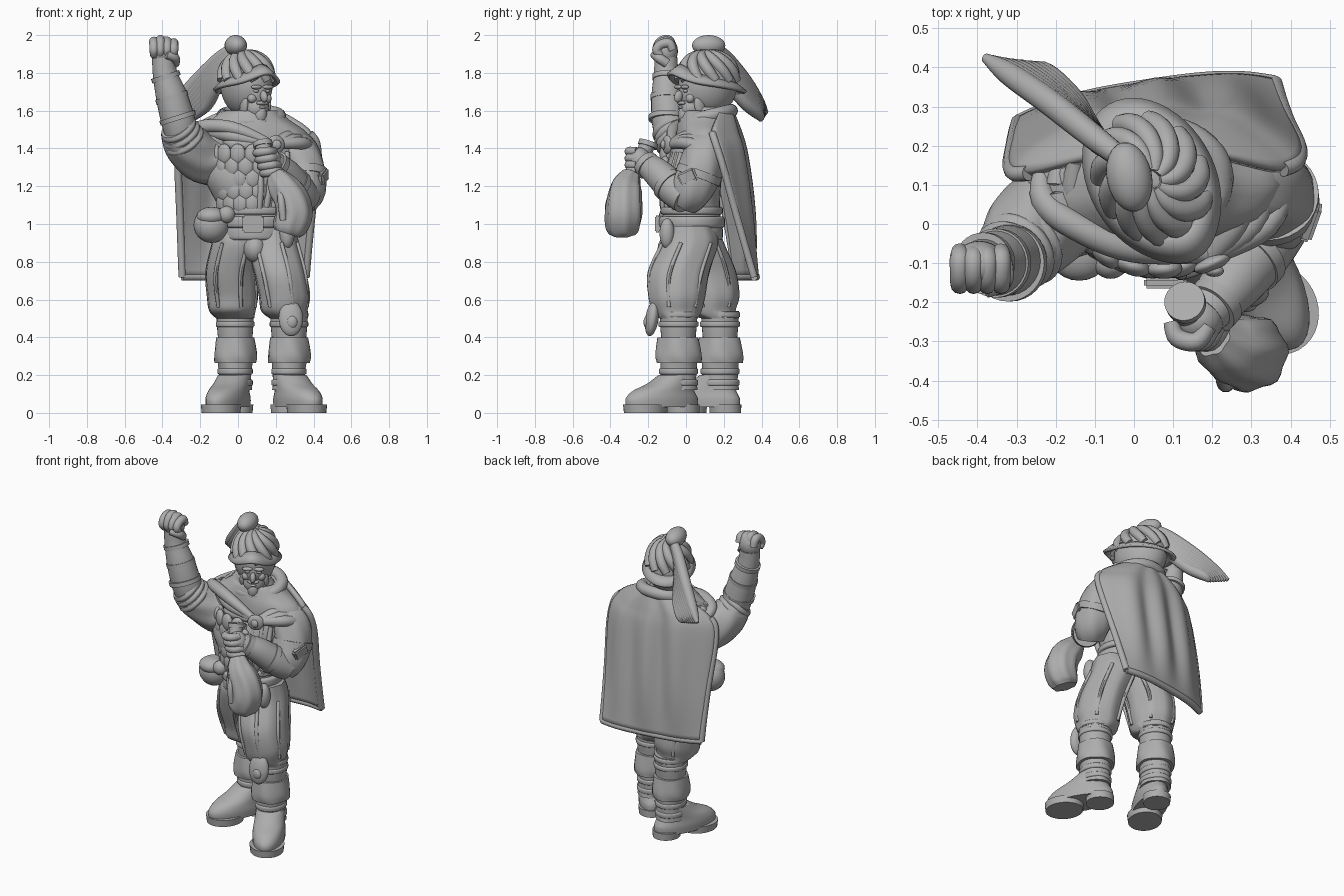
import bpy
import bmesh
from math import sin, cos, pi, radians
from mathutils import Vector, Matrix, Euler

default_cube = bpy.data.objects.get("Cube")
if default_cube:
    bpy.data.objects.remove(default_cube)

stone = bpy.data.materials.new("plain grey")
stone.use_nodes = True
grey = (.42, .42, .42, 1)
stone.diffuse_color = grey
stone.node_tree.nodes["Principled BSDF"].inputs["Base Color"].default_value = grey


def finish(name, bm, thickness=None):
    bmesh.ops.recalc_face_normals(bm, faces=bm.faces)
    mesh = bpy.data.meshes.new(name)
    bm.to_mesh(mesh)
    bm.free()
    mesh.materials.append(stone)
    mesh.polygons.foreach_set("use_smooth", [True] * len(mesh.polygons))
    mesh.set_sharp_from_angle(angle=radians(45))
    item = bpy.data.objects.new(name, mesh)
    bpy.context.collection.objects.link(item)
    if thickness:
        solid = item.modifiers.new("thickness", 'SOLIDIFY')
        solid.thickness = thickness
        solid.offset = 0


def smooth_path(points, steps=5):
    keys = [Vector(p) for p in points]
    result = []
    for i in range(len(keys) - 1):
        before, start, end = keys[max(i - 1, 0)], keys[i], keys[i + 1]
        after = keys[min(i + 2, len(keys) - 1)]
        for s in range(steps):
            t = s / steps
            result.append((start * 2 + (end - before) * t
                           + (before * 2 - start * 5 + end * 4 - after) * t ** 2
                           + (start * 3 - before - end * 3 + after) * t ** 3) / 2)
    return result + [keys[-1]]


def skin_rings(bm, rings, closed=True):
    for lower, upper in zip(rings, rings[1:]):
        for j in range(len(lower) if closed else len(lower) - 1):
            k = (j + 1) % len(lower)
            bm.faces.new((lower[j], lower[k], upper[k], upper[j]))


def loft(name, points, level=False, yaw=0, fold=0, count=8, twist=0, sides=32):
    """Elliptical sections (x, y, z, radius, other radius) joined along a path."""
    path = smooth_path([p if len(p) > 4 else (*p, p[-1]) for p in points])
    spots = [Vector(p[:3]) for p in path]
    overall = (spots[-1] - spots[0]).normalized()
    if not level and abs(overall.x) > .6:
        yaw += pi / 2
    bm = bmesh.new()
    rings = []
    for i, (spot, key) in enumerate(zip(spots, path)):
        ahead, behind = spots[min(i + 1, len(spots) - 1)], spots[max(i - 1, 0)]
        along = Vector((0, 0, 1)) if level else (ahead - behind).normalized()
        across = Vector((cos(yaw), sin(yaw), 0))
        across = (across - along * across.dot(along)).normalized()
        depth = along.cross(across)
        ring = []
        for j in range(sides):
            a = j * 2 * pi / sides
            swell = 1 + fold * sin(count * a + twist * i)
            ring.append(bm.verts.new(spot + swell * (across * key[3] * cos(a) + depth * key[4] * sin(a))))
        rings.append(ring)
    skin_rings(bm, rings)
    bm.faces.new(rings[0])
    bm.faces.new(rings[-1])
    finish(name, bm)


def ball(name, place, size, turn=(0, 0, 0)):
    bm = bmesh.new()
    bmesh.ops.create_uvsphere(bm, u_segments=24, v_segments=16, radius=1)
    bm.transform(Matrix.LocRotScale(Vector(place), Euler(turn), Vector(size)))
    finish(name, bm)


def block(name, place, size, turn=(0, 0, 0)):
    bm = bmesh.new()
    bmesh.ops.create_cube(bm, size=2)
    bm.transform(Matrix.Diagonal((*size, 1)))
    bmesh.ops.bevel(bm, geom=bm.edges[:], offset=min(size) * .5, segments=2, affect='EDGES')
    bm.transform(Matrix.LocRotScale(Vector(place), Euler(turn), None))
    finish(name, bm)


def band(name, x, y, z, wide, deep, tall):
    loft(name, [(x, y, z - tall, wide * .94, deep * .94), (x, y, z - tall * .6, wide, deep),
                (x, y, z + tall * .6, wide, deep), (x, y, z + tall, wide * .94, deep * .94)], level=True)


# Legs: shared sections, shifted for each side
def leg(side, shin, knee, thigh, hip, heading):
    (sx, sy), (kx, ky), (tx, ty), (hx, hy) = shin, knee, thigh, hip
    loft(side + "_breeches", [(sx, sy, .5, .1), (kx, ky, .54, .122, .13), (kx, ky, .62, .135, .15),
                              (tx, ty, .75, .138, .162), (hx, hy, .9, .14, .15), (hx, hy, .99, .12)],
         level=True, fold=.025, count=9, twist=.06)
    loft(side + "_stocking", [(sx, sy, .34, .085), (sx, sy, .44, .095), (sx, sy, .54, .1)], level=True)
    loft(side + "_boot_shaft", [(sx, sy, .12, .09, .1), (sx, sy, .2, .085, .095), (sx, sy, .32, .1)],
         level=True, fold=.02, count=5, twist=.9)
    loft(side + "_boot_cuff", [(sx, sy, .265, .11, .118), (sx, sy, .31, .113, .122), (sx, sy, .4, .1, .108)],
         level=True, fold=.03, count=5, twist=.3)
    for z in (.47, .52):
        band(side + "_garter", sx, sy, z, .102, .106, .015)
    for z in (.16, .22):
        band(side + "_ankle_wrap", sx, sy, z, .093, .103, .016)
    # Boot foot, from sole to ankle
    ahead = Vector((cos(heading), sin(heading)))

    def step(out, z, length, width):
        return (sx + ahead.x * out, sy + ahead.y * out, z, length, width)
    loft(side + "_sole", [step(.2, 0, .115, .1), step(.2, .045, .12, .105)], level=True, yaw=heading)
    loft(side + "_heel", [step(-.03, 0, .085, .08), step(-.03, .045, .085, .085)], level=True, yaw=heading)
    loft(side + "_foot", [step(.1, .03, .21, .095), step(.1, .075, .21, .098), step(.09, .115, .18, .094),
                          step(.05, .155, .13, .09), step(.01, .2, .1, .085)], level=True, yaw=heading)
    block(side + "_boot_strap", step(.1, .135, 0, 0)[:3], (.03, .085, .02), (0, .3, heading))
    block(side + "_boot_buckle", step(.13, .145, 0, 0)[:3], (.03, .035, .015), (0, .5, heading))
    # Raised seams on the breeches
    for angle in (-2.2, -1.2, -.3, .8, 2):
        c, s = cos(angle), sin(angle)
        loft(side + "_seam", [(kx + c * .126, ky + s * .136, .56, .01), (tx + c * .141, ty + s * .164, .73, .012),
                              (hx + c * .14, hy + s * .155, .9, .01)], sides=8)


leg("left", (.27, -.04), (.245, -.05), (.22, -.04), (.18, .02), radians(-62))
leg("right", (-.015, .18), (-.03, .13), (-.035, .1), (0, .05), radians(-112))
ball("knee_guard", (.28, -.18, .5), (.065, .035, .095), (-.15, 0, .1))
ball("knee_boss", (.285, -.205, .48), (.03, .02, .035))
ball("codpiece", (.09, -.08, .87), (.06, .07, .075))

# Torso, belt and skirt
loft("doublet", [(.08, .03, .9, .17, .14), (.08, .03, 1, .175, .155), (.07, .03, 1.1, .18, .15),
                 (.05, .03, 1.25, .23, .16), (.06, .07, 1.4, .24, .15), (.07, .1, 1.52, .15, .12),
                 (.08, .09, 1.62, .08)], level=True)
band("skirt", .085, .03, .95, .185, .165, .035)
band("belt", .085, .03, 1.01, .19, .176, .03)
band("waist_sash", .08, .03, 1.07, .185, .165, .02)
block("belt_buckle", (.08, -.15, 1.0), (.055, .015, .045))
for row in range(5):
    for column in range(4):
        a = -1.1 + column * .38 + (row % 2) * .19
        spread = 1 + row * .06
        ball("quilted_pad", (.07 + .175 * spread * sin(a), .03 - .145 * cos(a), 1.11 + row * .065),
             (.045, .025, .055), (0, 0, a))
for k in range(4):
    loft("doublet_pleat", [(.11 + k * .035, -.115 + k * .02, 1.06, .016),
                           (.12 + k * .045, -.125 + k * .02, 1.2, .018),
                           (.11 + k * .05, -.085 + k * .02, 1.38, .014)], sides=10)
ball("large_pouch", (-.14, -.05, .995), (.095, .085, .095))
ball("pouch_flap", (-.14, -.07, 1.04), (.08, .075, .05))
ball("small_pouch", (-.06, -.1, 1.05), (.045, .04, .045))
ball("hip_pouch", (.26, -.1, .95), (.04, .04, .08))

# Raised right arm
loft("right_sleeve", [(-.1, .08, 1.34, .14), (-.19, .04, 1.35, .135), (-.27, -.03, 1.42, .12),
                      (-.31, -.08, 1.49, .1)], fold=.03, count=6, twist=.4)
loft("right_forearm", [(-.29, -.07, 1.44, .085), (-.315, -.09, 1.54, .09), (-.35, -.1, 1.67, .084),
                       (-.385, -.105, 1.79, .066), (-.395, -.105, 1.88, .06)])
for along in (0, .45, .9):
    x, z = -.315 - along * .07, 1.55 + along * .24
    size = .098 - along * .022
    loft("right_bracer_band", [(x, -.1, z, size), (x - .008, -.1, z + .025, size)])
for k in range(3):
    size = .115 - k * .006
    loft("sleeve_roll", [(-.275 - k * .015, -.045 - k * .015, 1.43 + k * .03, size * .9),
                         (-.285 - k * .015, -.055 - k * .015, 1.445 + k * .03, size),
                         (-.295 - k * .015, -.065 - k * .015, 1.46 + k * .03, size * .9)])
ball("right_palm", (-.395, -.105, 1.915), (.068, .062, .078))
for k in range(4):
    x = -.445 + k * .035
    drop = abs(k - 1) * .008
    loft("right_finger", [(x, -.07, 1.92, .022), (x, -.09, 1.972 - drop, .026), (x, -.135, 1.965 - drop, .025),
                          (x, -.155, 1.92, .024), (x, -.135, 1.89, .02)], sides=12)
loft("right_thumb", [(-.335, -.1, 1.85, .026), (-.335, -.145, 1.88, .025), (-.38, -.17, 1.895, .02)], sides=12)

# Bent left arm
loft("left_sleeve", [(.25, .12, 1.43, .1), (.315, .1, 1.37, .115), (.348, .07, 1.27, .116), (.352, .025, 1.17, .108),
                     (.33, -.015, 1.11, .08)], fold=.03, count=6, twist=.5)
loft("left_forearm", [(.37, .0, 1.13, .08), (.32, -.06, 1.18, .088), (.25, -.15, 1.27, .078),
                      (.18, -.23, 1.33, .058)])
for x, y, z, size in ((.31, -.075, 1.195, .093), (.215, -.195, 1.3, .073)):
    loft("left_bracer_band", [(x, y, z, size), (x - .02, y - .022, z + .02, size)])
loft("arm_strap", [(.348, .075, 1.28, .124), (.35, .06, 1.24, .124)])
block("arm_strap_buckle", (.45, .01, 1.25), (.018, .05, .035), (.4, .1, -.3))
ball("left_palm", (.165, -.245, 1.335), (.065, .06, .07))
for k in range(4):
    z = 1.385 - k * .036
    x = .13 + k * .012
    loft("left_finger", [(x + .06, -.26, z, .022), (x + .03, -.3, z, .024), (x - .02, -.29, z - .006, .024),
                         (x - .035, -.25, z - .01, .02)], sides=12)

# Flask with a cloth-wrapped body
loft("flask_neck", [(.13, -.2, 1.43, .042), (.15, -.24, 1.34, .04), (.22, -.3, 1.22, .04)])
loft("flask_rim", [(.129, -.197, 1.435, .052), (.133, -.205, 1.41, .052)])
loft("flask_wrap", [(.2, -.29, 1.26, .05), (.235, -.315, 1.2, .08), (.28, -.325, 1.13, .092),
                    (.295, -.33, 1.05, .097), (.27, -.335, .98, .088), (.26, -.335, .95, .07)],
     fold=.05, count=7, twist=.15)
for k in range(3):
    loft("hanging_cord", [(.22 + k * .02, -.35, 1.23, .014), (.23 + k * .04, -.405 + k * .01, 1.12, .02),
                          (.24 + k * .05, -.41 + k * .015, 1.02, .018)], sides=10)

# Cape: rows of height, side positions, side depths and bulge
cape_rows = smooth_path([(1.61, -.02, .16, .19, .19, .04), (1.56, -.14, .27, .16, .16, .09),
                         (1.48, -.27, .38, .13, .14, .14), (1.36, -.315, .425, .14, .18, .14),
                         (1, -.305, .385, .22, .28, .09), (.72, -.295, .36, .26, .36, .04)])


def cape_point(row, u):
    z, x_right, x_left, y_right, y_left, bulge = row
    hang = (1.61 - z) / .89
    ripple = .02 * sin(pi * hang) * (1 - u * u) * sin(u * (13 - hang * 4) + 1)
    t = (u + 1) / 2
    return Vector((x_right + (x_left - x_right) * t, y_right + (y_left - y_right) * t
                   + bulge * (1 - abs(u) ** 3) + ripple, z))


bm = bmesh.new()
skin_rings(bm, [[bm.verts.new(cape_point(row, j / 20 - 1)) for j in range(41)] for row in cape_rows], closed=False)
finish("cape", bm, .03)
for u in (-1, 1):
    loft("cape_side_trim", [(*cape_point(row, u), .02) for row in cape_rows[10::3]], sides=10)
loft("cape_hem", [(*cape_point(cape_rows[-1], j / 5 - 1), .02) for j in range(11)], sides=10)

# Mantle, scarf folds and brooch
loft("mantle", [(.05, .11, 1.37, .3, .13), (.05, .1, 1.43, .33, .15), (.055, .1, 1.49, .3, .15),
                (.06, .1, 1.55, .21, .14), (.07, .1, 1.6, .14, .12), (.08, .1, 1.58, .09, .09)],
     level=True, fold=.015, count=9, twist=.1)
for k in range(3):
    drop = k * .04
    loft("scarf_fold", [(-.23 + drop, .16, 1.46 + drop, .02), (-.23 + drop, .06, 1.5, .034),
                        (-.14 + drop, -.01, 1.52 - drop, .036), (.0, -.065, 1.5 - drop, .034),
                        (.19, -.08, 1.42, .02)], sides=14)
    loft("shoulder_fold", [(.2, -.08, 1.42, .025), (.26 + drop, .0, 1.46 - drop * .4, .034),
                           (.31 + drop, .12, 1.48 - drop, .025)], sides=14)
loft("collar_roll", [(.07 + .15 * cos(a), .115 + .125 * sin(a), 1.57 + .03 * sin(a), .036)
                     for a in (-1.2, -.4, .4, 1.2, 2, 2.8, 3.6, 4.4, 5.1)], sides=14)
ball("brooch", (.2, -.1, 1.42), (.05, .02, .05), (0, 0, .4))
ball("brooch_gem", (.205, -.12, 1.42), (.025, .015, .025))

# Head, turned to its left
yaw = .52
turned = Matrix.Rotation(yaw, 3, 'Z')


def face(name, x, y, z, size, tilt=0):
    ball(name, Vector((.08, .06, 1.68)) + turned @ Vector((x, y, z)), size, (tilt, 0, yaw))


face("skull", 0, .01, .02, (.088, .112, .13))
face("jaw", 0, -.035, -.065, (.066, .07, .07))
face("nose", 0, -.115, -.005, (.018, .024, .032), -.35)
face("beard", 0, -.075, -.11, (.036, .035, .055), .2)
face("moustache", 0, -.098, -.04, (.036, .015, .011))
face("lower_lip", 0, -.1, -.062, (.02, .012, .008))
face("hair", 0, .07, -.02, (.085, .06, .1))
for s in (-1, 1):
    face("cheek", s * .045, -.07, -.015, (.026, .022, .025))
    face("brow", s * .035, -.097, .045, (.032, .016, .012))
    face("eye", s * .034, -.092, .024, (.015, .012, .009))
    face("ear", s * .088, .02, 0, (.015, .026, .038))
    face("sideburn", s * .07, -.025, -.06, (.018, .03, .055), .3)

# Helmet with arched brim, swirled fronds and crest
crown = Vector((.045, .115, 1.74))
ball("helmet_dome", crown, (.13, .165, .172), (0, 0, yaw))
bm = bmesh.new()
brim = []
for reach in (.72, .86, 1):
    ring = []
    for j in range(48):
        a = j * pi / 24
        front = max(0, -sin(a))
        lift = -.03 * sin(a) - .015 + .04 * front ** 6 + (1 - reach) * .16
        point = .215 + .015 * front ** 6
        ring.append(bm.verts.new(crown + turned @ Vector((.155 * reach * cos(a), point * reach * sin(a), lift))))
    brim.append(ring)
skin_rings(bm, brim)
finish("helmet_brim", bm, .018)
for k in range(11):
    frond = []
    for step in range(6):
        rise = .15 + step * .26
        a = k * 2 * pi / 11 + step * .2
        spot = crown + turned @ Vector((.126 * sin(rise) * cos(a), .162 * sin(rise) * sin(a), .17 * cos(rise)))
        frond.append((*spot, .012 + .018 * sin(rise * 1.6)))
    loft("helmet_frond", frond, sides=12)
ball("crest_knob", (-.012, .12, 1.945), (.058, .09, .055), (0, 0, .2))
for k in range(8):
    t = k / 7
    loft("plume", [(-.02, .16, 1.935 - t * .08, .025), (-.1, .22, 1.88 - t * .13, .032),
                   (-.22 + t * .06, .315, 1.76 - t * .12, .034), (-.32 + t * .09, .385, 1.65 - t * .07, .03),
                   (-.38 + t * .12, .425 - t * .03, 1.59 - t * .04, .012)], sides=12)
